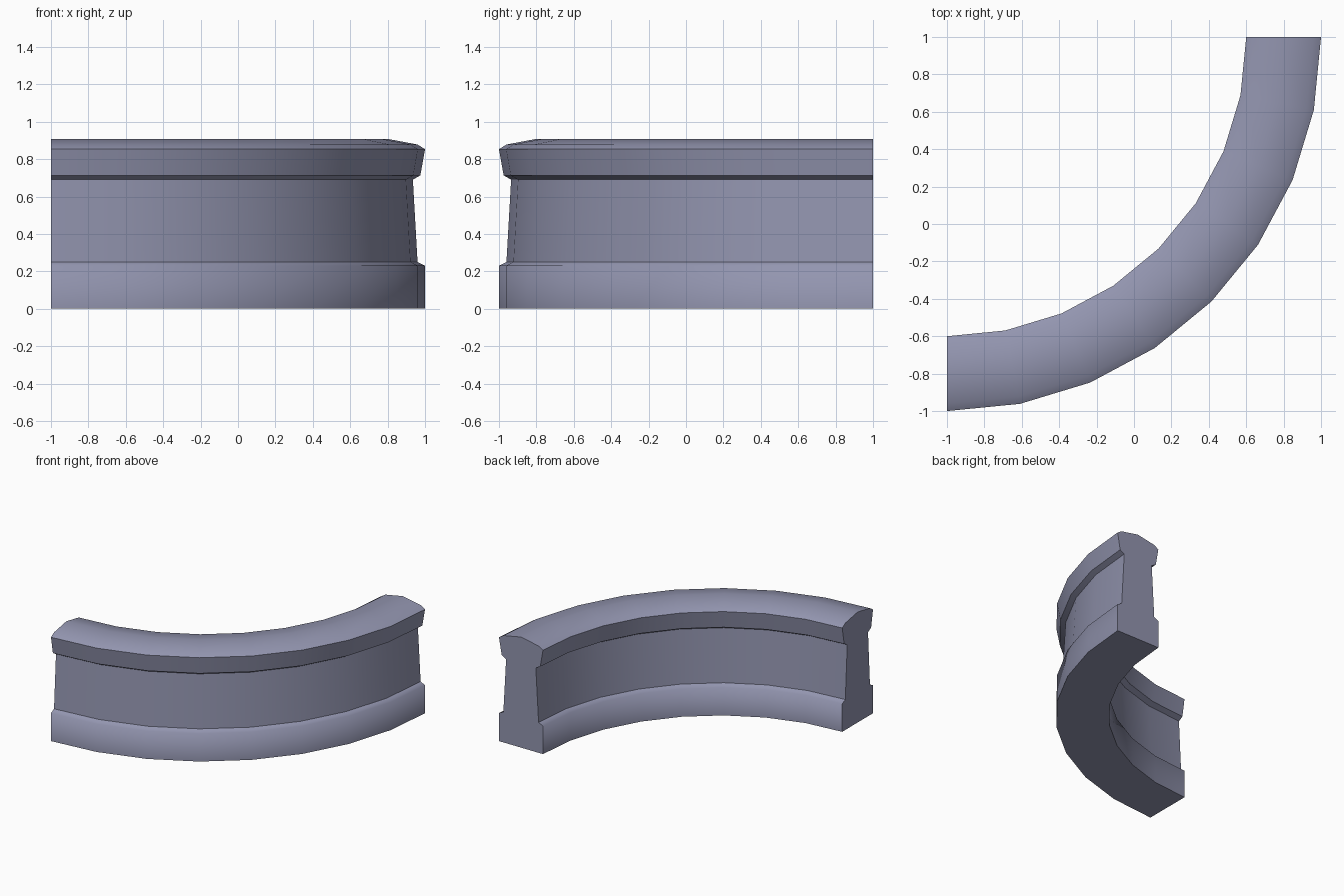
import bpy, bmesh, math

if "Cube" in bpy.data.objects:
    bpy.data.objects.remove(bpy.data.objects["Cube"])

# Outer half of the wall section: (offset from wall centre line, height, crease here?)
HALF = [(0.20, 0.0, True), (0.20, 0.23, False), (0.16, 0.25, True),
        (0.135, 0.69, True), (0.175, 0.713, True), (0.20, 0.853, True),
        (0.16, 0.878, False)]
PEAK = [(0.0, 0.908, False)]
PROFILE = HALF + PEAK + [(-o, z, s) for o, z, s in reversed(HALF)]
RADIUS, SEGMENTS = 1.8, 8
CENTRE = (-1.0, 1.0)

stone = bpy.data.materials.new("lavender grey stone")
stone.diffuse_color = (0.29, 0.30, 0.43, 1)
stone.use_nodes = True
stone.node_tree.nodes["Principled BSDF"].inputs["Base Color"].default_value = stone.diffuse_color

# Quarter-circle sweep of the section
bm = bmesh.new()
rings = []
for i in range(SEGMENTS + 1):
    a = -math.pi / 2 + i * math.pi / 2 / SEGMENTS
    rings.append([bm.verts.new((CENTRE[0] + (RADIUS + o) * math.cos(a),
                                CENTRE[1] + (RADIUS + o) * math.sin(a), z))
                  for o, z, _ in PROFILE])
n = len(PROFILE)
for r0, r1 in zip(rings, rings[1:]):
    for j in range(n):
        k = (j + 1) % n
        bm.faces.new((r0[j], r1[j], r1[k], r0[k]))

# End caps
caps = [bm.faces.new(rings[0]), bm.faces.new(rings[-1])]
bmesh.ops.recalc_face_normals(bm, faces=bm.faces)

# Smooth along the curve, creased along the mouldings and around the ends
for f in bm.faces:
    f.smooth = True
for r0, r1 in zip(rings, rings[1:]):
    for j, (_, _, sharp) in enumerate(PROFILE):
        bm.edges.get((r0[j], r1[j])).smooth = not sharp
for cap in caps:
    for e in cap.edges:
        e.smooth = False

mesh = bpy.data.meshes.new("curved_wall")
bm.to_mesh(mesh)
bm.free()
mesh.materials.append(stone)
bpy.context.collection.objects.link(bpy.data.objects.new("curved_wall", mesh))
